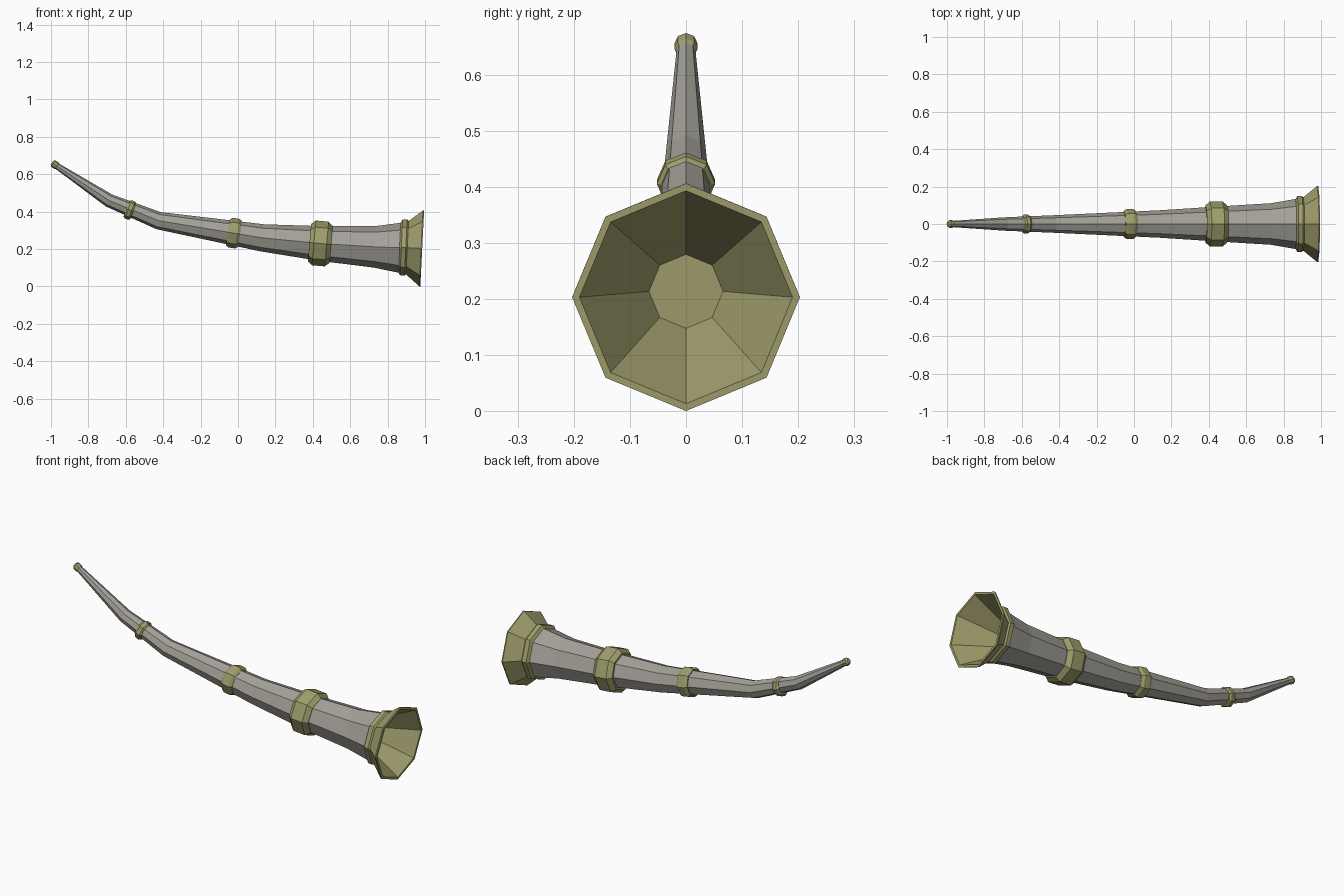
import bpy, bmesh, math
from mathutils import Vector

if "Cube" in bpy.data.objects:
    bpy.data.objects.remove(bpy.data.objects["Cube"])

SIDES = 8


def material(name, rgb):
    m = bpy.data.materials.new(name)
    m.diffuse_color = (*rgb, 1)
    m.use_nodes = True
    m.node_tree.nodes["Principled BSDF"].inputs["Base Color"].default_value = m.diffuse_color
    return m


HORN = material("horn_grey", (0.37, 0.355, 0.315))
BRASS = material("dull_brass", (0.35, 0.34, 0.15))


def loft(name, rings, mat, cap_start=True, cap_end=True, closed=False):
    """Skin octagonal rings (x, z, tilt, radius); tilt is the path slope in the xz plane."""
    bm = bmesh.new()
    loops = []
    for x, z, tilt, r in rings:
        up = Vector((-math.sin(tilt), 0, math.cos(tilt)))
        side = Vector((0, 1, 0))
        c = Vector((x, 0, z))
        angles = [2 * math.pi * i / SIDES for i in range(SIDES)]
        loops.append([bm.verts.new(c + r * (math.cos(a) * up + math.sin(a) * side)) for a in angles])
    pairs = list(zip(loops, loops[1:]))
    if closed:
        pairs.append((loops[-1], loops[0]))
    for a, b in pairs:
        for i in range(SIDES):
            j = (i + 1) % SIDES
            bm.faces.new((a[i], a[j], b[j], b[i]))
    if cap_start and not closed:
        bm.faces.new(loops[0])
    if cap_end and not closed:
        bm.faces.new(loops[-1])
    bmesh.ops.recalc_face_normals(bm, faces=bm.faces)
    me = bpy.data.meshes.new(name)
    bm.to_mesh(me)
    bm.free()
    me.materials.append(mat)
    ob = bpy.data.objects.new(name, me)
    bpy.context.collection.objects.link(ob)
    return ob


def lathe(name, x, z, tilt, profile, mat, **kw):
    """Straight turned part: profile of (distance along axis, radius)."""
    rings = [(x + s * math.cos(tilt), z + s * math.sin(tilt), tilt, r) for s, r in profile]
    return loft(name, rings, mat, **kw)


def collar(name, x, z, tilt, half, flat, r_end, r_mid):
    profile = [(-half, r_end * 0.85), (-half, r_end), (-flat, r_mid),
               (flat, r_mid), (half, r_end), (half, r_end * 0.85)]
    lathe(name, x, z, tilt, profile, BRASS)


# Curved horn body
path = [(-0.98, 0.652, 0.016), (-0.69, 0.46, 0.036), (-0.425, 0.352, 0.047),
        (0.13, 0.26, 0.073), (0.44, 0.23, 0.093), (0.73, 0.212, 0.111), (0.89, 0.206, 0.138)]
body = []
for i, (x, z, r) in enumerate(path):
    a, b = path[max(i - 1, 0)], path[min(i + 1, len(path) - 1)]
    body.append((x, z, math.atan2(b[1] - a[1], b[0] - a[0]), r))
loft("horn_body", body, HORN, cap_end=False)

# Mouthpiece bead
lathe("mouthpiece", -0.98, 0.652, -0.58,
      [(-0.018, 0.012), (-0.010, 0.020), (0.010, 0.021), (0.020, 0.016)], BRASS)

# Collars along the horn
collar("small_collar", -0.578, 0.409, -0.36, 0.019, 0.010, 0.045, 0.052)
collar("middle_collar", -0.022, 0.285, -0.16, 0.033, 0.018, 0.070, 0.080)
collar("large_collar", 0.44, 0.23, -0.09, 0.058, 0.034, 0.100, 0.120)

# Bell: band, flare, rim and hollow inside
lathe("bell", 0.985, 0.2035, -0.05,
      [(-0.122, 0.132), (-0.112, 0.149), (-0.088, 0.150), (-0.080, 0.143),
       (-0.006, 0.203), (0.0, 0.203), (0.0, 0.190), (-0.21, 0.066)],
      BRASS, cap_start=False)
